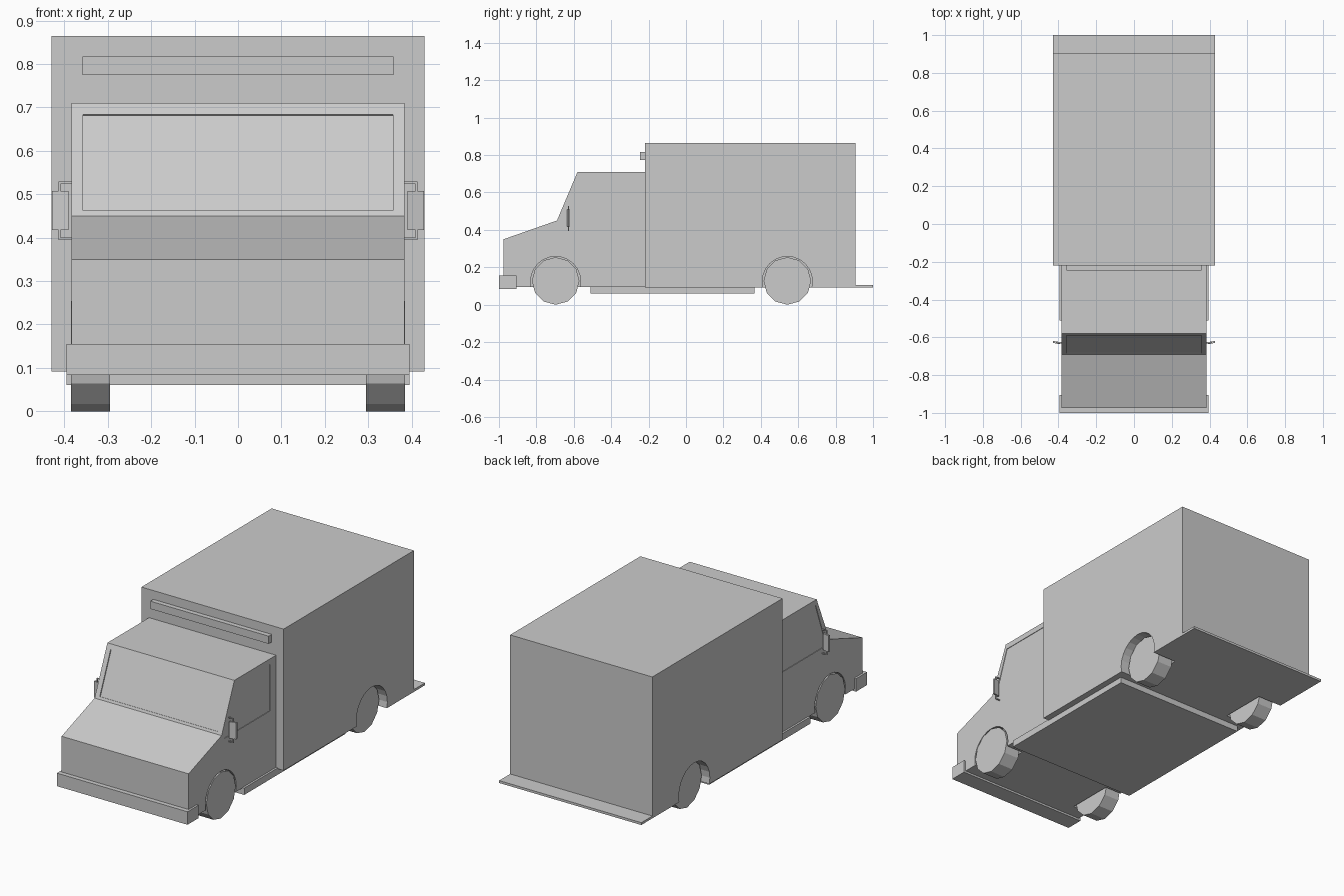
import bpy, bmesh, math
from mathutils import Vector

if "Cube" in bpy.data.objects:
    bpy.data.objects.remove(bpy.data.objects["Cube"])


def obj_from_bm(name, bm):
    bmesh.ops.recalc_face_normals(bm, faces=bm.faces)
    me = bpy.data.meshes.new(name)
    bm.to_mesh(me)
    bm.free()
    ob = bpy.data.objects.new(name, me)
    bpy.context.collection.objects.link(ob)
    return ob


def box(name, lo, hi):
    bm = bmesh.new()
    bmesh.ops.create_cube(bm, size=1)
    for v in bm.verts:
        v.co = Vector([lo[i] + (v.co[i] + 0.5) * (hi[i] - lo[i]) for i in range(3)])
    return obj_from_bm(name, bm)


def prism(name, points, offset):
    """Extrude a planar polygon along an offset vector."""
    bm = bmesh.new()
    f = bm.faces.new([bm.verts.new(p) for p in points])
    r = bmesh.ops.extrude_face_region(bm, geom=[f], use_keep_orig=True)
    moved = [g for g in r["geom"] if isinstance(g, bmesh.types.BMVert)]
    bmesh.ops.translate(bm, verts=moved, vec=offset)
    return obj_from_bm(name, bm)


def disc(name, x0, x1, y, z, r, n):
    pts = [(x0, y + r * math.sin(2 * math.pi * i / n), z - r * math.cos(2 * math.pi * i / n))
           for i in range(n)]
    return prism(name, pts, (x1 - x0, 0, 0))


def cut(target, cutter):
    m = target.modifiers.new("cut", "BOOLEAN")
    m.operation, m.solver, m.object = "DIFFERENCE", "EXACT", cutter
    cutter.hide_render = True
    bpy.context.view_layer.objects.active = target
    bpy.ops.object.modifier_apply(modifier=m.name)
    bpy.data.objects.remove(cutter)


W = 0.384            # cab half width
FRONT_Y, REAR_Y = -0.697, 0.542

# Cargo body, cab, rear step, bumper, skirt and marker bar
cargo = box("cargo_body", (-0.43, -0.22, 0.092), (0.43, 0.905, 0.865))
profile = [(-0.975, 0.095), (-0.975, 0.35), (-0.69, 0.45), (-0.58, 0.71), (-0.21, 0.71), (-0.21, 0.095)]
cab = prism("cab", [(-W, y, z) for y, z in profile], (2 * W, 0, 0))
box("rear_step", (-0.43, 0.9, 0.092), (0.43, 1.0, 0.105))
box("front_bumper", (-0.395, -1.0, 0.084), (0.395, -0.905, 0.155))
box("side_skirt", (-0.395, -0.51, 0.06), (0.395, 0.365, 0.0975))
box("marker_bar", (-0.358, -0.246, 0.775), (0.358, -0.21, 0.817))

# Windshield recess, parallel to the sloped front
a, b = Vector((0, -0.69, 0.45)), Vector((0, -0.58, 0.71))
n = Vector((0, -0.26, 0.11)).normalized()
lo, hi = a.lerp(b, 0.05), a.lerp(b, 0.9)
pts = [p + Vector((x, 0, 0)) - n * 0.006
       for x, p in ((-0.357, lo), (0.357, lo), (0.357, hi), (-0.357, hi))]
cut(cab, prism("windshield_cutter", pts, n * 0.05))

for side, s in (("right", 1), ("left", -1)):
    # Side window recess
    win = [(-0.665, 0.425), (-0.27, 0.425), (-0.27, 0.68), (-0.572, 0.68)]
    cut(cab, prism("window_cutter", [(s * (W - 0.003), y, z) for y, z in win], (s * 0.05, 0, 0)))

    # Wheel wells and wheels
    for end, body, y in (("front", cab, FRONT_Y), ("rear", cargo, REAR_Y)):
        cut(body, disc("well_cutter", s * 0.285, s * 0.5, y, 0.124, 0.134, 24))
        disc(f"{end}_{side}_wheel", s * 0.295, s * 0.385, y, 0.127, 0.127, 12)

    # Door mirror: slightly swept head on a bent bracket
    head = [(s * 0.391, -0.637, 0.418), (s * 0.429, -0.629, 0.418),
            (s * 0.429, -0.619, 0.418), (s * 0.391, -0.625, 0.418)]
    prism(f"{side}_mirror", head, (0, 0, 0.09))
    bracket = [(0.38, 0.529), (0.414, 0.529), (0.414, 0.395), (0.38, 0.395),
               (0.38, 0.4), (0.409, 0.4), (0.409, 0.524), (0.38, 0.524)]
    prism(f"{side}_mirror_bracket", [(s * x, -0.632, z) for x, z in bracket], (0, 0.006, 0))
